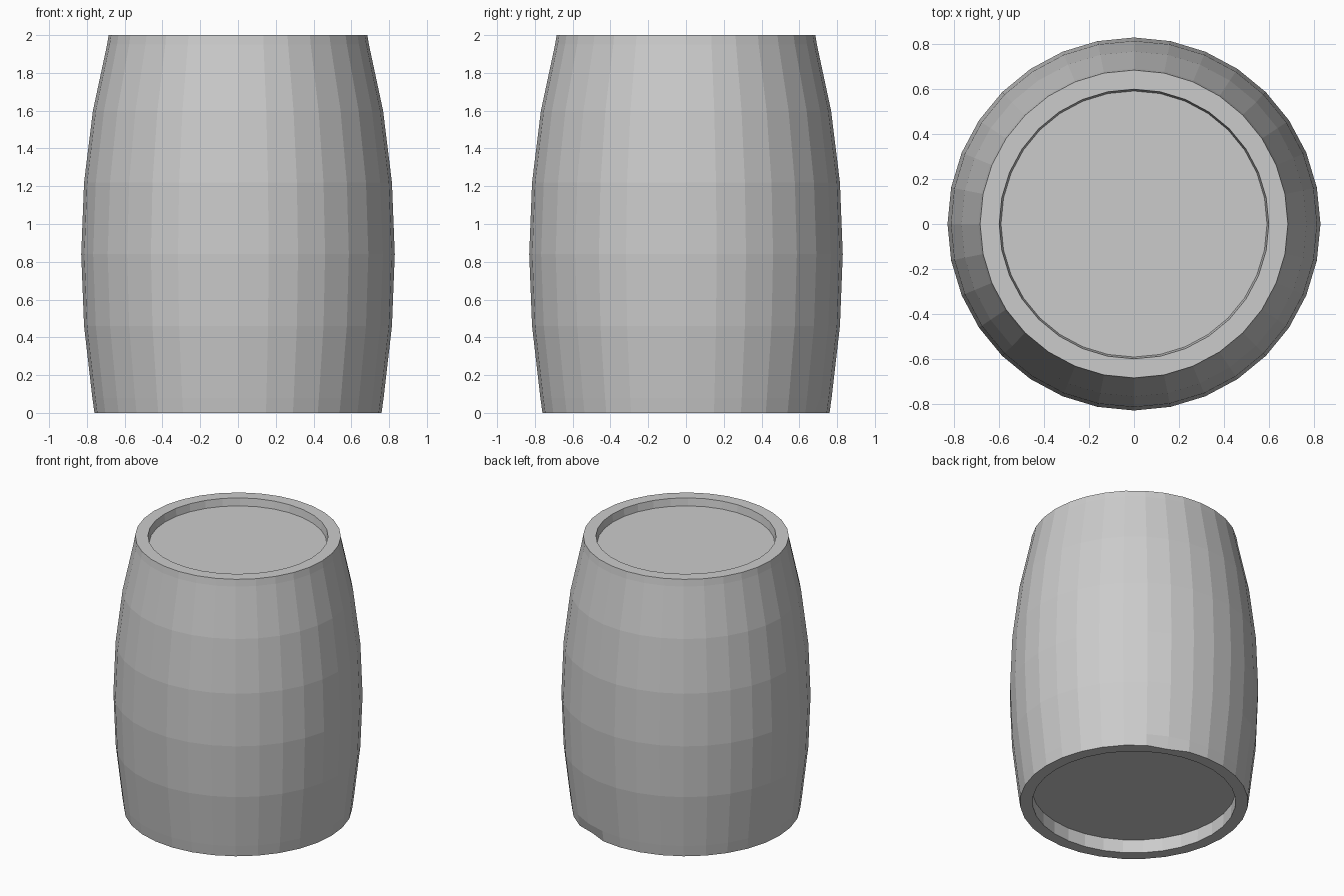
import bpy, bmesh
from math import sin, cos, pi

if "Cube" in bpy.data.objects:
    bpy.data.objects.remove(bpy.data.objects["Cube"])

SIDES = 32

# Closed profile (radius, height): bottom recess, bulging staves, top rim, lid
profile = [
    (0.68, 0.10), (0.677, 0.0),
    (0.76, 0.0), (0.771, 0.08), (0.815, 0.46), (0.83, 0.84),
    (0.815, 1.22), (0.768, 1.60), (0.693, 1.95), (0.685, 2.0),
    (0.60, 2.0), (0.592, 1.945),
]

bm = bmesh.new()
rings = []
for r, z in profile:
    rings.append([bm.verts.new((r * cos(2 * pi * i / SIDES), r * sin(2 * pi * i / SIDES), z))
                  for i in range(SIDES)])

# Walls between neighbouring rings
for a, b in zip(rings, rings[1:]):
    for i in range(SIDES):
        j = (i + 1) % SIDES
        bm.faces.new((a[i], a[j], b[j], b[i]))

# Bottom head and lid
bm.faces.new(rings[0][::-1])
bm.faces.new(rings[-1])

# Small dent in the lower edge at the back
dent = rings[2][6]
dent.co.x *= 0.97
dent.co.y *= 0.97

bmesh.ops.recalc_face_normals(bm, faces=bm.faces)
mesh = bpy.data.meshes.new("barrel")
bm.to_mesh(mesh)
bm.free()
barrel = bpy.data.objects.new("barrel", mesh)
bpy.context.collection.objects.link(barrel)
